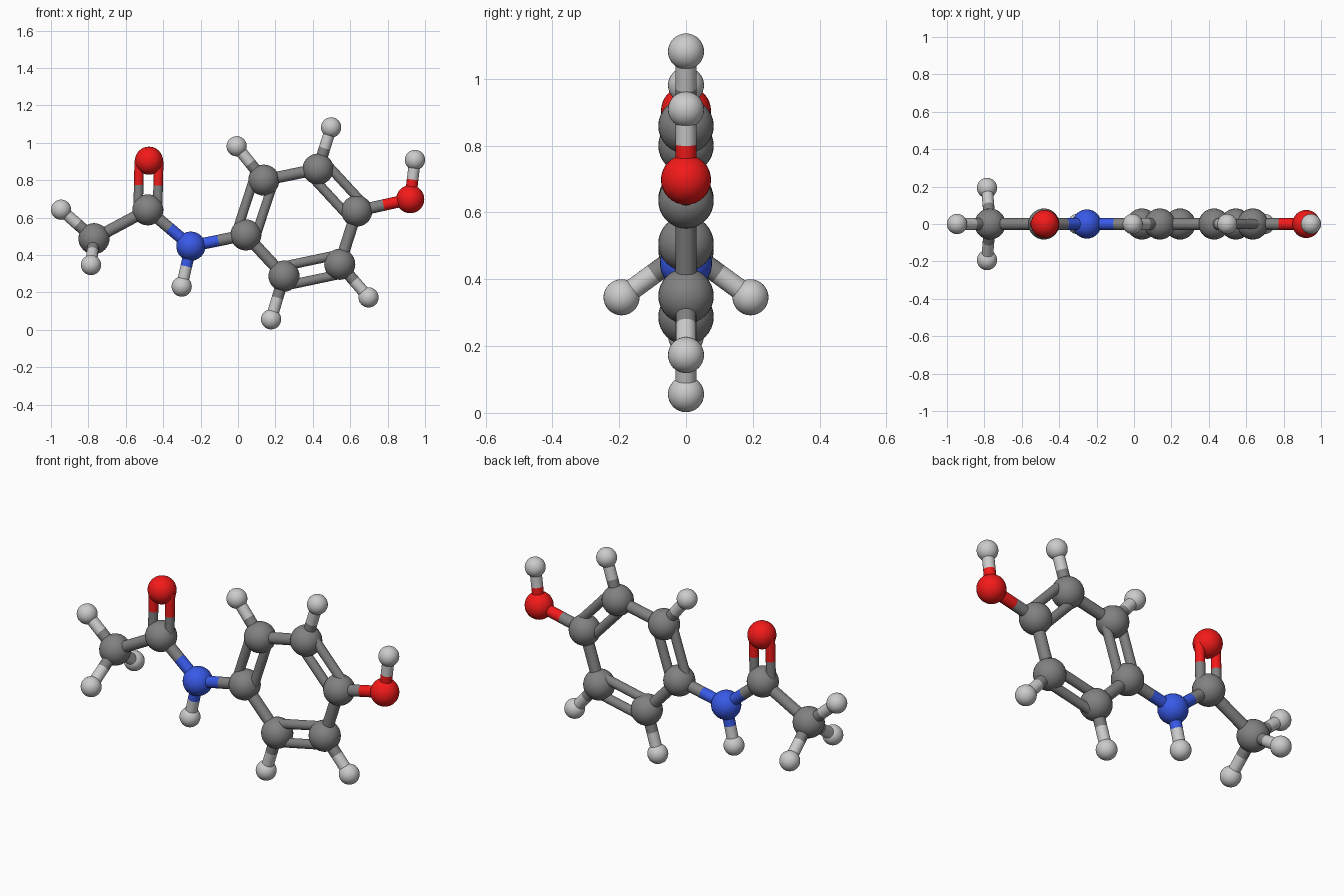
import bpy
from mathutils import Vector

if "Cube" in bpy.data.objects:
    bpy.data.objects.remove(bpy.data.objects["Cube"])

# Element styles: sphere radius and colour
RADIUS = {"C": 0.083, "H": 0.054, "O": 0.075, "N": 0.078}
COLOUR = {"C": (0.22, 0.22, 0.22, 1), "H": (0.6, 0.6, 0.6, 1),
          "O": (0.9, 0.01, 0.01, 1), "N": (0.04, 0.1, 0.8, 1)}
NAMES = {"C": "carbon", "H": "hydrogen", "O": "oxygen", "N": "nitrogen"}
MATS = {}
for e, c in COLOUR.items():
    MATS[e] = bpy.data.materials.new(NAMES[e])
    MATS[e].diffuse_color = c

# Atoms: element and position
ATOMS = {
    "methyl": ("C", -0.77, 0, 0.487),
    "methyl_left": ("H", -0.946, 0, 0.642),
    "methyl_front": ("H", -0.786, -0.193, 0.346),
    "methyl_back": ("H", -0.786, 0.193, 0.346),
    "carbonyl": ("C", -0.482, 0, 0.641),
    "carbonyl_top": ("O", -0.476, 0, 0.904),
    "amide": ("N", -0.252, 0, 0.447),
    "amide_bottom": ("H", -0.301, 0, 0.231),
    "ring_1": ("C", 0.042, 0, 0.507),
    "ring_2": ("C", 0.138, 0, 0.80),
    "ring_3": ("C", 0.428, 0, 0.859),
    "ring_4": ("C", 0.635, 0, 0.635),
    "ring_5": ("C", 0.544, 0, 0.35),
    "ring_6": ("C", 0.246, 0, 0.287),
    "ring_2_outer": ("H", -0.007, 0, 0.981),
    "ring_3_outer": ("H", 0.498, 0, 1.082),
    "ring_5_outer": ("H", 0.698, 0, 0.173),
    "ring_6_outer": ("H", 0.177, 0, 0.056),
    "hydroxyl": ("O", 0.921, 0, 0.698),
    "hydroxyl_top": ("H", 0.946, 0, 0.908),
}

# Bonds: atom pair and order
BONDS = [
    ("methyl", "methyl_left", 1), ("methyl", "methyl_front", 1),
    ("methyl", "methyl_back", 1), ("methyl", "carbonyl", 1),
    ("carbonyl", "carbonyl_top", 2), ("carbonyl", "amide", 1),
    ("amide", "amide_bottom", 1), ("amide", "ring_1", 1),
    ("ring_1", "ring_2", 2), ("ring_2", "ring_3", 1),
    ("ring_3", "ring_4", 2), ("ring_4", "ring_5", 1),
    ("ring_5", "ring_6", 2), ("ring_6", "ring_1", 1),
    ("ring_2", "ring_2_outer", 1), ("ring_3", "ring_3_outer", 1),
    ("ring_5", "ring_5_outer", 1), ("ring_6", "ring_6_outer", 1),
    ("ring_4", "hydroxyl", 1), ("hydroxyl", "hydroxyl_top", 1),
]


def finish(name, element):
    ob = bpy.context.object
    ob.name = name
    ob.data.materials.append(MATS[element])
    bpy.ops.object.shade_smooth_by_angle()


def rod(name, a, b, radius, element):
    d = b - a
    bpy.ops.mesh.primitive_cylinder_add(
        vertices=24, radius=radius, depth=d.length, location=(a + b) / 2,
        rotation=d.to_track_quat("Z", "Y").to_euler())
    finish(name, element)


# Atom spheres
for name, (e, *pos) in ATOMS.items():
    bpy.ops.mesh.primitive_uv_sphere_add(segments=32, ring_count=16,
                                         radius=RADIUS[e], location=pos)
    finish(f"{name}_{NAMES[e]}", e)

# Bond rods, each half coloured like its atom; double bonds sit side by side in the plane
for n1, n2, order in BONDS:
    e1, e2 = ATOMS[n1][0], ATOMS[n2][0]
    a, b = Vector(ATOMS[n1][1:]), Vector(ATOMS[n2][1:])
    side = (b - a).cross(Vector((0, 1, 0))).normalized()
    offsets, r = ((0,), 0.031) if order == 1 else ((-0.052, 0.052), 0.0255)
    for o in offsets:
        p, q = a + side * o, b + side * o
        mid = (p + q) / 2
        if e1 == e2:
            rod(f"bond_{n1}_to_{n2}", p, q, r, e1)
        else:
            rod(f"bond_half_{n1}_to_{n2}", p, mid, r, e1)
            rod(f"bond_half_{n2}_to_{n1}", mid, q, r, e2)

for m in bpy.data.materials:
    if m.users and not m.is_grease_pencil:
        m.use_nodes = True
        m.node_tree.nodes["Principled BSDF"].inputs["Base Color"].default_value = m.diffuse_color
